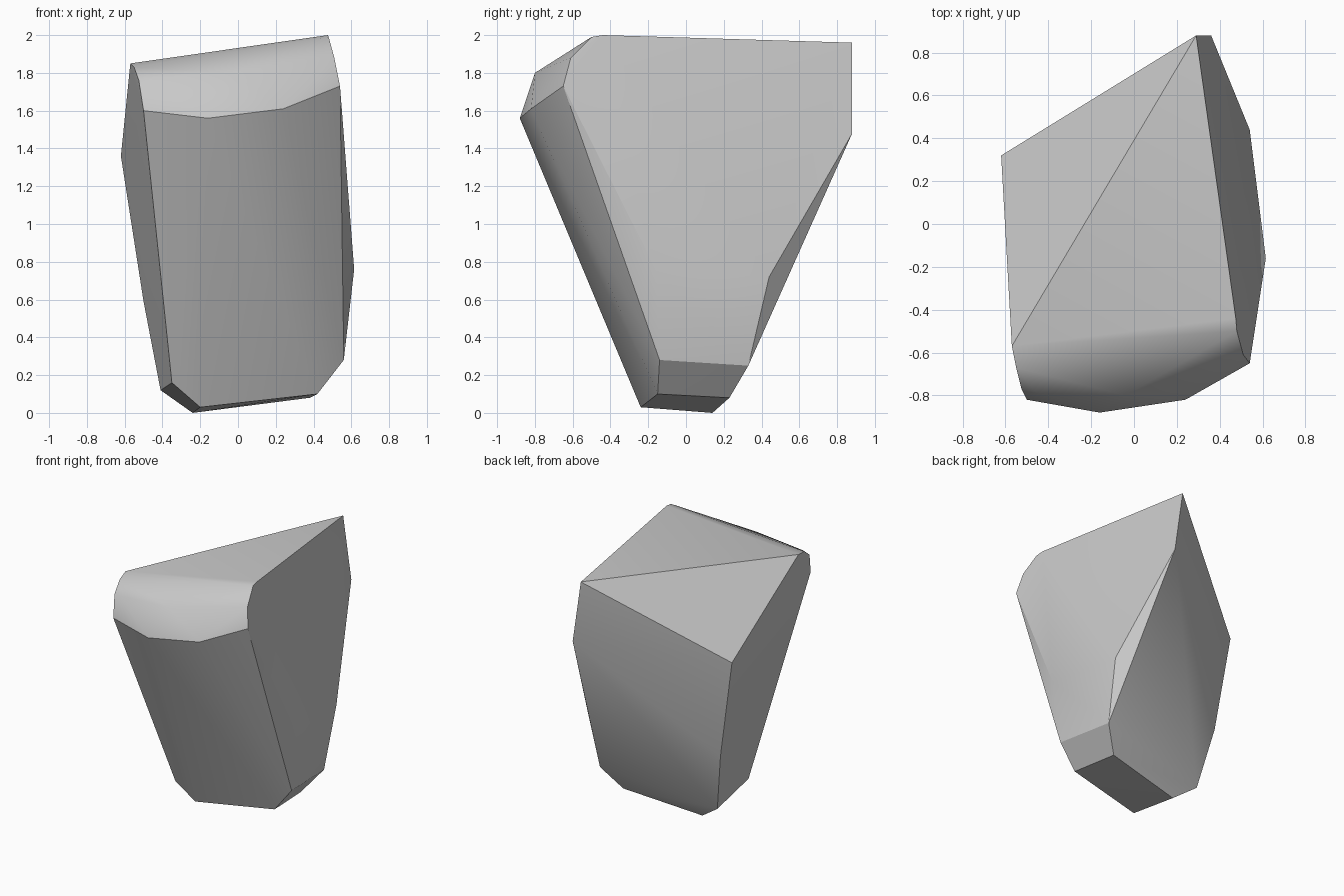
import bpy
import bmesh
import math

cube = bpy.data.objects.get("Cube")
if cube:
    bpy.data.objects.remove(cube, do_unlink=True)

# Corners of the boulder, grouped by region
crown = [(.29, .88, 1.96), (.475, -.44, 2), (.48, -.5, 1.99), (-.57, -.57, 1.85)]
brow = [(.51, -.61, 1.88), (.54, -.65, 1.73), (-.04, -.8, 1.8), (-.46, -.785, 1.77),
        (-.525, -.77, 1.76), (-.55, -.67, 1.83),
        (.24, -.82, 1.61), (-.16, -.88, 1.56), (-.5, -.82, 1.6)]
flanks = [(.36, .88, 1.48), (.54, .44, .72), (.615, -.16, .76),
          (-.62, .32, 1.36), (-.5, .29, .59)]
foot = [(.56, -.14, .28), (.51, .33, .25), (.42, -.15, .1), (.38, .23, .08),
        (-.24, .14, 0), (-.2, -.24, .03), (-.35, -.27, .16), (-.41, .2, .12)]

bm = bmesh.new()
for corner in crown + brow + flanks + foot:
    bm.verts.new(corner)
bmesh.ops.convex_hull(bm, input=bm.verts[:])
loose = [v for v in bm.verts if not v.link_faces]
bmesh.ops.delete(bm, geom=loose, context='VERTS')
bmesh.ops.recalc_face_normals(bm, faces=bm.faces[:])
bm.normal_update()


def on_rounded_brow(face):
    n = face.normal
    return n.z > -.1 and n.y < .15 and abs(n.x) < .75


# Smooth weathered faces with crisp fracture edges; the brow stays rounded
for face in bm.faces:
    face.smooth = True
for edge in bm.edges:
    rounded = all(on_rounded_brow(f) for f in edge.link_faces)
    edge.smooth = rounded or edge.calc_face_angle(0) < math.radians(30)

mesh = bpy.data.meshes.new("boulder")
bm.to_mesh(mesh)
bm.free()
boulder = bpy.data.objects.new("boulder", mesh)
bpy.context.collection.objects.link(boulder)

# Plain stone
stone = bpy.data.materials.new("grey_stone")
stone.use_nodes = True
colour = (.58, .58, .58, 1)
stone.diffuse_color = colour
stone.node_tree.nodes["Principled BSDF"].inputs["Base Color"].default_value = colour
mesh.materials.append(stone)
